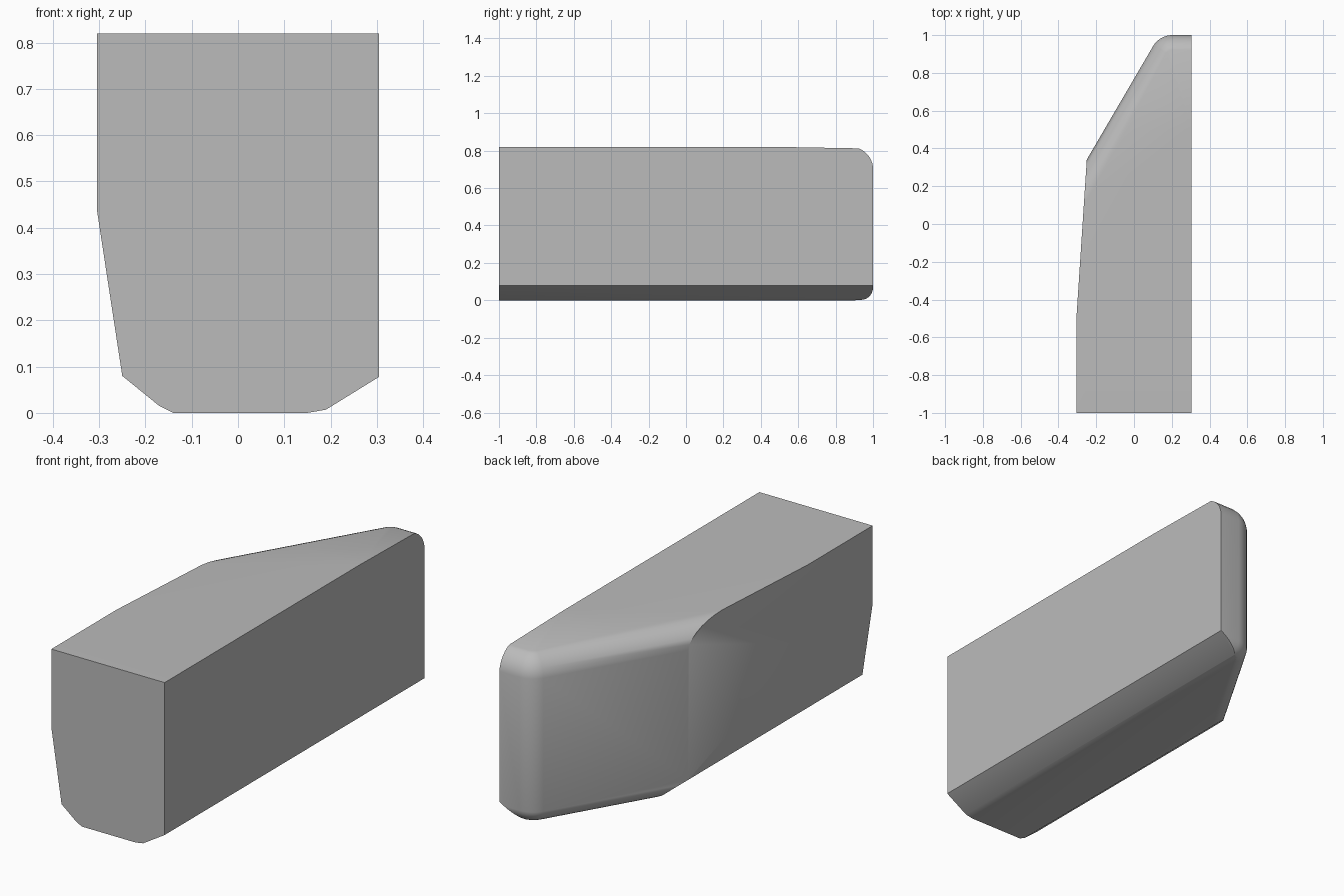
import bpy
import bmesh
from math import radians, cos, sin
from mathutils import Vector

cube = bpy.data.objects.get("Cube")
if cube:
    bpy.data.objects.remove(cube, do_unlink=True)

HEIGHT = 0.82
STEPS = 8

# Cross-section of the block, extruded from front to back
profile = [(-0.305, HEIGHT), (-0.305, 0.44), (-0.25, 0.08), (-0.17, 0.015),
           (-0.14, 0), (0.15, 0), (0.19, 0.007), (0.305, 0.078), (0.305, HEIGHT)]

bm = bmesh.new()
face = bm.faces.new([bm.verts.new((x, -1, z)) for x, z in profile])
ext = bmesh.ops.extrude_face_region(bm, geom=[face], use_keep_orig=True)
bmesh.ops.translate(bm, vec=(0, 2, 0),
                    verts=[g for g in ext["geom"] if isinstance(g, bmesh.types.BMVert)])


def shave(point, normal):
    """Cut away everything beyond the plane and close the hole."""
    geom = bm.verts[:] + bm.edges[:] + bm.faces[:]
    cut = bmesh.ops.bisect_plane(bm, geom=geom, dist=1e-5, plane_co=point,
                                 plane_no=normal, clear_outer=True)
    edges = [g for g in cut["geom_cut"] if isinstance(g, bmesh.types.BMEdge)
             and g.is_boundary]
    if edges:
        bmesh.ops.holes_fill(bm, edges=edges, sides=0)


# Tapering side wall and slight fall of the top towards the back
shave(Vector((-0.305, -0.5, 0)), Vector((-0.84, 0.055, 0)))
shave(Vector((0, 0.5, HEIGHT)), Vector((0, 0.018, 1)))

# Angled and square back walls with a rounded upright corner,
# rolled over into the top and, more tightly, into the underside
CORNER = Vector((0.204, 0.88, 0))
CORNER_R = 0.12
BACK, ANGLED = 90, 149.7
for i in range(STEPS + 1):
    turn = radians(BACK + (ANGLED - BACK) * i / STEPS)
    out = Vector((cos(turn), sin(turn), 0))
    shave(CORNER + out * CORNER_R, out)
    for radius, side, level in ((0.12, 1, HEIGHT - 0.12), (0.07, -1, 0.07)):
        for j in range(1, STEPS):
            tilt = radians(90 * j / STEPS)
            normal = out * cos(tilt) + Vector((0, 0, side * sin(tilt)))
            centre = CORNER + out * (CORNER_R - radius) + Vector((0, 0, level))
            shave(centre + normal * radius, normal)

bmesh.ops.remove_doubles(bm, verts=bm.verts[:], dist=1e-4)
bmesh.ops.recalc_face_normals(bm, faces=bm.faces[:])
mesh = bpy.data.meshes.new("rounded_block")
bm.to_mesh(mesh)
bm.free()

# Single plain grey finish
grey = bpy.data.materials.new("plain_grey")
grey.use_nodes = True
grey.diffuse_color = (0.5, 0.5, 0.5, 1)
grey.node_tree.nodes["Principled BSDF"].inputs["Base Color"].default_value = (0.5, 0.5, 0.5, 1)
mesh.materials.append(grey)

block = bpy.data.objects.new("rounded_block", mesh)
bpy.context.collection.objects.link(block)
bpy.context.view_layer.objects.active = block
block.select_set(True)
bpy.ops.object.shade_smooth_by_angle(angle=radians(30))
